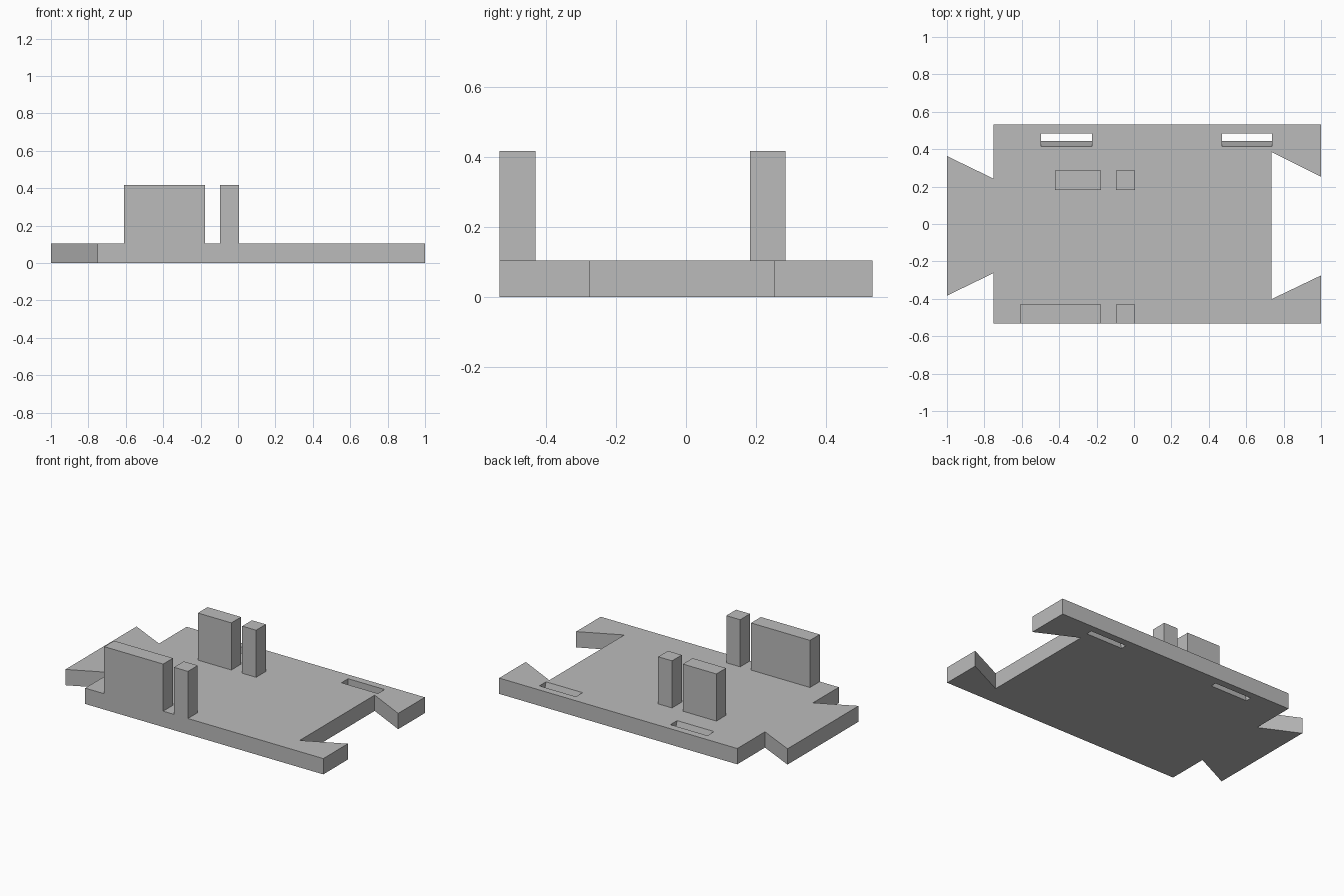
import bpy
import bmesh

if "Cube" in bpy.data.objects:
    bpy.data.objects.remove(bpy.data.objects["Cube"], do_unlink=True)

THICK = 0.105
TOP = 0.418

grey = bpy.data.materials.new("plain grey")
grey.use_nodes = True
grey.diffuse_color = (0.5, 0.5, 0.5, 1)
grey.node_tree.nodes["Principled BSDF"].inputs["Base Color"].default_value = (0.5, 0.5, 0.5, 1)


def prism(name, lower, upper, z0, z1):
    """Solid between two matching outlines."""
    bm = bmesh.new()
    low = [bm.verts.new((x, y, z0)) for x, y in lower]
    high = [bm.verts.new((x, y, z1)) for x, y in upper]
    bm.faces.new(low[::-1])
    bm.faces.new(high)
    for i in range(len(low)):
        j = (i + 1) % len(low)
        bm.faces.new((low[i], low[j], high[j], high[i]))
    bmesh.ops.recalc_face_normals(bm, faces=bm.faces)
    mesh = bpy.data.meshes.new(name)
    bm.to_mesh(mesh)
    bm.free()
    mesh.materials.append(grey)
    obj = bpy.data.objects.new(name, mesh)
    bpy.context.collection.objects.link(obj)
    return obj


def rect(x0, x1, y0, y1):
    return [(x0, y0), (x1, y0), (x1, y1), (x0, y1)]


# Base plate: dovetail tab on one end, matching dovetail socket on the other
outline = [(-0.75, -0.533), (1, -0.533), (1, -0.275), (0.735, -0.402),
           (0.735, 0.385), (1, 0.253), (1, 0.533), (-0.75, 0.533),
           (-0.75, 0.242), (-1, 0.363), (-1, -0.383), (-0.75, -0.262)]
plate = prism("base_plate", outline, outline, 0, THICK)

# Slots near the back edge, with one sloping wall
for side, x0, x1 in (("right", -0.497, -0.225), ("left", 0.47, 0.738)):
    slope = (0.445 - 0.415) / THICK
    over = 0.02
    cutter = prism(side + "_slot_cutter",
                   rect(x0, x1, 0.445 + slope * over, 0.485),
                   rect(x0, x1, 0.415 - slope * over, 0.485),
                   -over, THICK + over)
    cut = plate.modifiers.new(side + "_slot", "BOOLEAN")
    cut.operation = "DIFFERENCE"
    cut.solver = "EXACT"
    cut.object = cutter
    bpy.context.view_layer.objects.active = plate
    bpy.ops.object.modifier_apply(modifier=cut.name)
    bpy.data.objects.remove(cutter, do_unlink=True)

# Upright walls and posts, in a front and a back row
for row, wall_x, y0, y1 in (("front", -0.61, -0.533, -0.43), ("back", -0.423, 0.183, 0.285)):
    for part, x0, x1 in (("wall", wall_x, -0.177), ("post", -0.097, 0.005)):
        shape = rect(x0, x1, y0, y1)
        prism(row + "_" + part, shape, shape, THICK, TOP)
